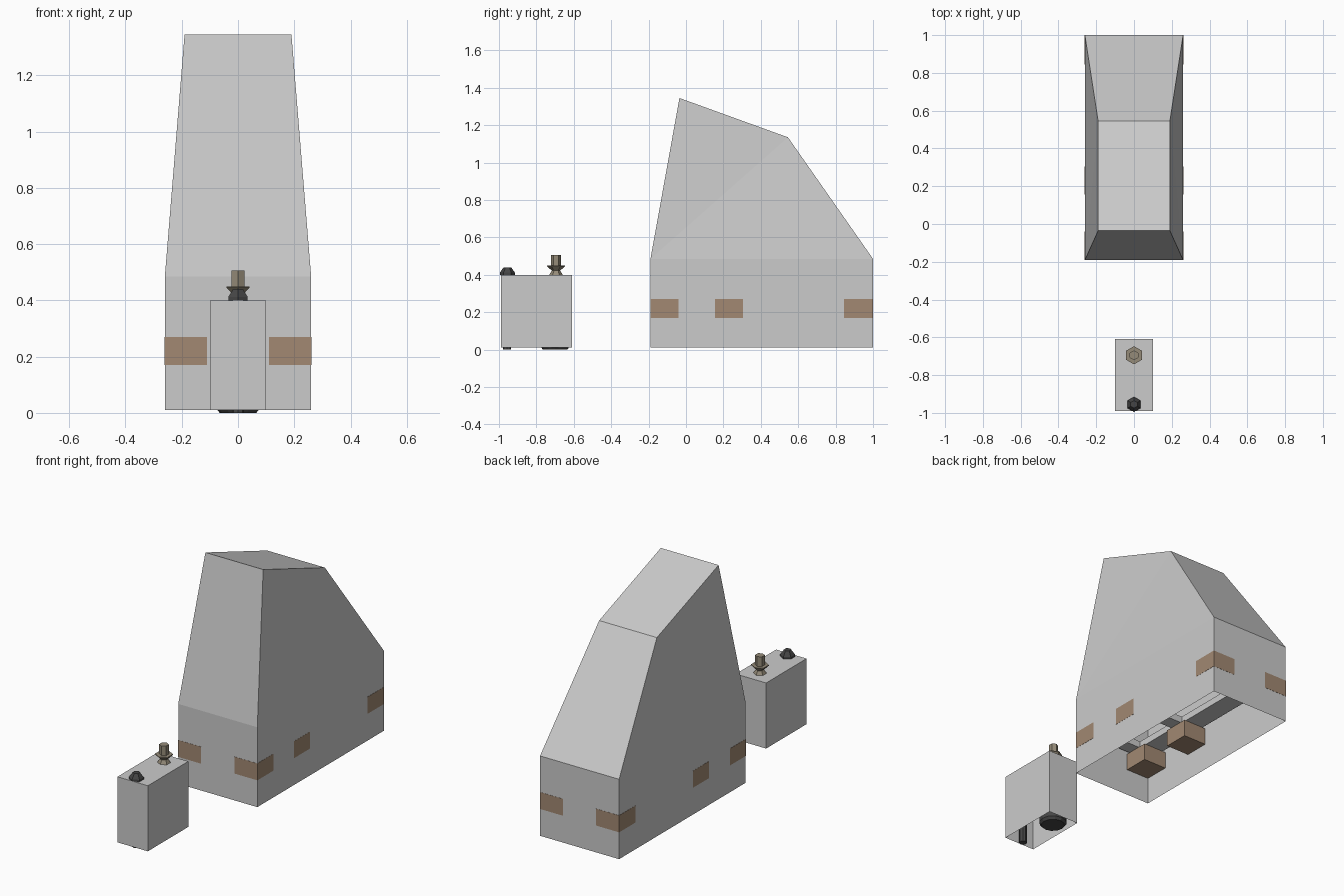
import bpy, bmesh
from math import pi, cos, sin

if "Cube" in bpy.data.objects:
    bpy.data.objects.remove(bpy.data.objects["Cube"])


def material(name, rgb):
    m = bpy.data.materials.new(name)
    m.diffuse_color = (*rgb, 1)
    m.use_nodes = True
    m.node_tree.nodes["Principled BSDF"].inputs["Base Color"].default_value = m.diffuse_color
    return m


brown = material("brown", (0.36, 0.25, 0.17))
bronze = material("bronze", (0.30, 0.26, 0.19))
dark = material("dark", (0.06, 0.06, 0.06))


def mesh_object(name, verts, faces, mat=None):
    me = bpy.data.meshes.new(name)
    me.from_pydata(verts, [], faces)
    ob = bpy.data.objects.new(name, me)
    bpy.context.collection.objects.link(ob)
    if mat:
        me.materials.append(mat)
    bm = bmesh.new()
    bm.from_mesh(me)
    bmesh.ops.recalc_face_normals(bm, faces=bm.faces)
    bm.to_mesh(me)
    bm.free()
    return ob


def box(name, x, y, z, mat=None, open_bottom=False):
    v = [(a, b, c) for c in z for a, b in
         ((x[0], y[0]), (x[1], y[0]), (x[1], y[1]), (x[0], y[1]))]
    f = [(i, (i + 1) % 4, 4 + (i + 1) % 4, 4 + i) for i in range(4)] + [(4, 5, 6, 7)]
    if not open_bottom:
        f.append((3, 2, 1, 0))
    return mesh_object(name, v, f, mat)


def lathe(name, y, profile, sides, mat):
    # profile: (radius, height) pairs from bottom to top
    v, f = [], []
    for r, z in profile:
        v += [(r * cos(pi / 2 + 2 * pi * i / sides),
               y + r * sin(pi / 2 + 2 * pi * i / sides), z) for i in range(sides)]
    for k in range(len(profile) - 1):
        for i in range(sides):
            j = (i + 1) % sides
            f.append((k * sides + i, k * sides + j, (k + 1) * sides + j, (k + 1) * sides + i))
    n = len(profile) - 1
    f += [tuple(range(sides)), tuple(range(n * sides, (n + 1) * sides))]
    return mesh_object(name, v, f, mat)


# Tall hood: open-bottomed skirt with a leaning, tapered top
rings = [((-0.26, 0.26), (-0.19, 0.01), (1.0, 0.01)),
         ((-0.26, 0.26), (-0.19, 0.485), (1.0, 0.485)),
         ((-0.19, 0.19), (-0.035, 1.345), (0.545, 1.135))]
verts = []
for (x0, x1), (yf, zf), (yb, zb) in rings:
    verts += [(x0, yf, zf), (x1, yf, zf), (x1, yb, zb), (x0, yb, zb)]
faces = [(i, (i + 1) % 4, 4 + (i + 1) % 4, 4 + i) for i in range(4)]
faces += [(4, 5, 9, 8), (6, 7, 11, 10), (8, 9, 10, 11)]
faces += [(5, 6, 10), (5, 10, 9), (7, 4, 11), (4, 8, 11)]
mesh_object("tall_hood", verts, faces)

# Corner and middle support blocks, flush with the hood walls
E = 0.001
for s in (-1, 1):
    for label, y in (("front", (-0.19 - E, -0.04)), ("middle", (0.155, 0.305)),
                     ("back", (0.845, 1.0 + E))):
        x = sorted((s * 0.11, s * (0.26 + E)))
        box(label + "_support_block", x, y, (0.17, 0.27), brown)
    # Rail resting on the blocks
    box("inner_rail", sorted((s * 0.12, s * 0.24)), (-0.17, 0.98), (0.27, 0.31))

# Cross bars joining the rails
for y in (-0.13, 0.23, 0.92):
    box("inner_cross_bar", (-0.12, 0.12), (y - 0.04, y + 0.04), (0.27, 0.31))

# Small open-bottomed box
box("small_box", (-0.10, 0.10), (-0.99, -0.61), (0.01, 0.40), None, True)

# Fittings on the small box
lathe("flared_spout", -0.695, [(0.036, 0.40), (0.022, 0.422), (0.048, 0.445),
                               (0.048, 0.45), (0.026, 0.45), (0.026, 0.507)], 6, bronze)
lathe("domed_cap", -0.955, [(0.040, 0.40), (0.040, 0.412), (0.020, 0.44)], 6, dark)

# Rods and foot hanging inside the small box
lathe("wide_foot", -0.70, [(0.065, 0.0), (0.077, 0.015), (0.077, 0.045),
                           (0.025, 0.07), (0.022, 0.40)], 12, dark)
lathe("thin_rod", -0.957, [(0.022, 0.0), (0.022, 0.40)], 8, dark)
